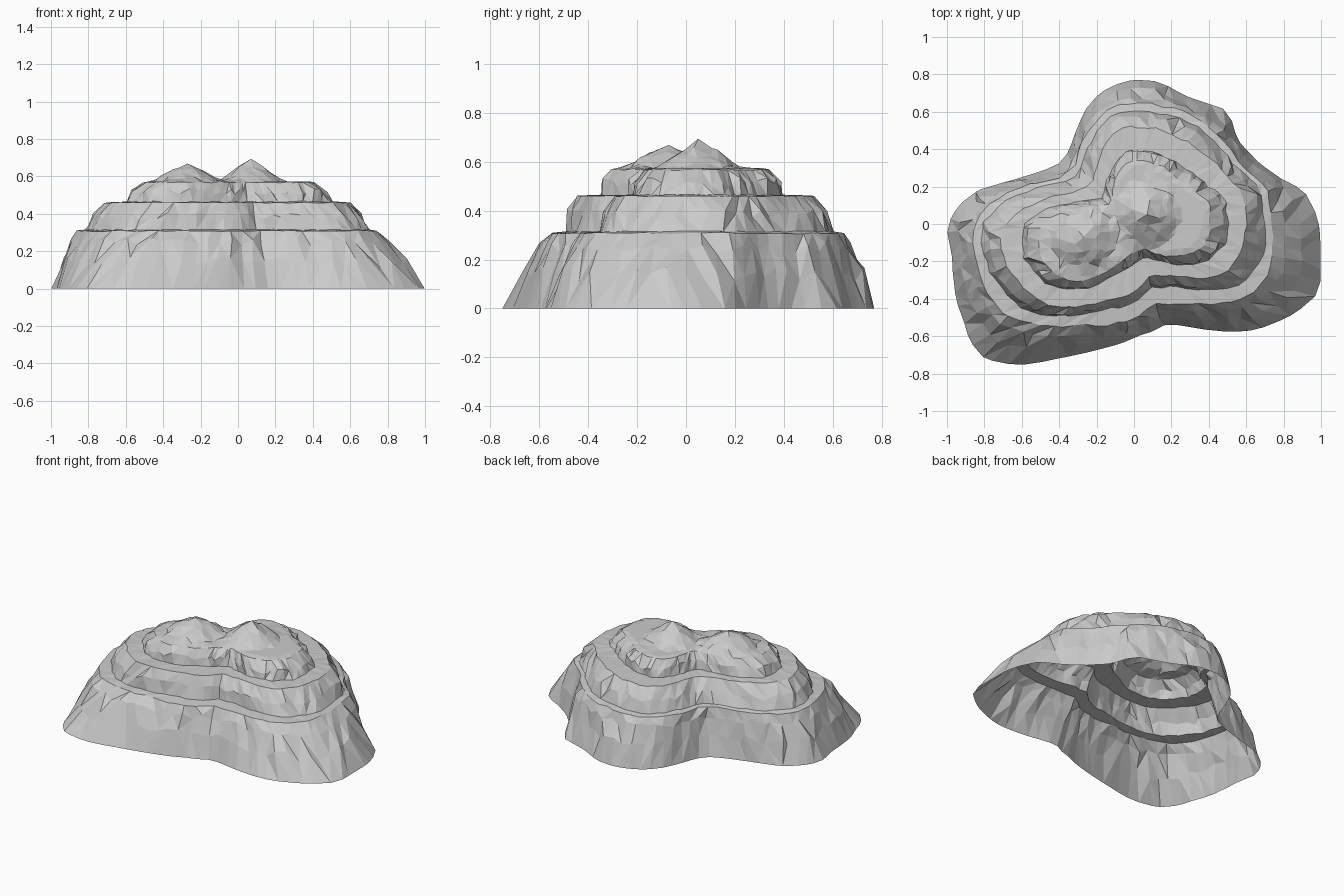
import bpy
import bmesh
import math
import random
from mathutils import Vector, noise
from mathutils.geometry import delaunay_2d_cdt

if "Cube" in bpy.data.objects:
    bpy.data.objects.remove(bpy.data.objects["Cube"], do_unlink=True)

random.seed(4)
SEGMENTS = 78
MAIN_PEAK = Vector((0.07, 0.05))
RUGGED_PEAK = Vector((-0.27, -0.07))

# Contour radii in hundredths at equal angles, counter-clockwise from +x
BASE = [99, 93, 79, 73, 72, 78, 75, 74, 77, 77, 74, 69,
        60, 53, 51, 57, 69, 89, 99, 99, 102, 105, 108, 98,
        83, 73, 66, 61, 58, 57, 64, 75, 87, 97, 105, 101]
LOWER_RIM = [74, 73, 65, 66, 66, 65, 65, 62, 53, 45, 48, 68,
             85, 86, 86, 76, 63, 56, 50, 45, 49, 60, 74, 76]
MIDDLE_RIM = [60, 60, 56, 53, 52, 52, 52, 48, 38, 32, 35, 50,
              68, 72, 68, 62, 50, 41, 36, 30, 32, 40, 54, 59]
UPPER_RIM = [41, 41, 37, 34, 34, 34, 34, 30, 23, 18, 20, 32,
             48, 52, 51, 43, 30, 20, 15, 14, 17, 24, 33, 39]


def radius(contour, turn):
    """Smooth periodic interpolation of a contour; turn runs from 0 to 1."""
    count = len(contour)
    place = turn * count
    i = math.floor(place)
    t = place - i
    a, b, c, d = (contour[(i + k) % count] / 100 for k in (-1, 0, 1, 2))
    return b + t * (c - a + t * (2 * a - 5 * b + 4 * c - d
                                 + t * (3 * (b - c) + d - a))) / 2


def even_turns(contour, count):
    """Turns that split a contour into stretches of equal length."""
    fine = 2000
    points = []
    for i in range(fine + 1):
        angle = math.tau * i / fine
        points.append(Vector((math.cos(angle), math.sin(angle))) * radius(contour, i / fine))
    steps = [(b - a).length for a, b in zip(points, points[1:])]
    spacing = sum(steps) / count
    turns, walked = [], 0
    for i, step in enumerate(steps):
        if walked >= spacing * len(turns) and len(turns) < count:
            turns.append(i / fine)
        walked += step
    return turns


TURNS = even_turns(LOWER_RIM, SEGMENTS)


def summit_height(point):
    """Upper plateau with a sharp main peak and a broader rugged one."""
    main = 0.12 * max(0, 1 - (point - MAIN_PEAK).length / 0.17) ** 0.85
    rugged = 0.095 * max(0, 1 - (point - RUGGED_PEAK).length / 0.17) ** 0.6
    rough = noise.noise(Vector((point.x, point.y, 0)) * 17) * 0.02
    lift = max(main, rugged)
    return 0.57 + lift + (rough if 0.02 < lift < 0.09 else 0.004)


def ring(bm, outer, inner, blend, z, wobble, lift=0.0, front=0.0, back=0.0, wander=0.0):
    """Add a rugged closed loop of vertices between two contours.

    Front and back widen the ledge on those sides; wander varies it slowly."""
    verts = []
    for turn in TURNS:
        turn += random.uniform(-0.2, 0.2) / SEGMENTS
        angle = turn * math.tau
        direction = Vector((math.cos(angle), math.sin(angle), 0))
        share = blend + max(-front * direction.y, back * direction.y)
        share += wander * noise.noise(direction * 5)
        r = radius(outer, turn) * (1 - share) + radius(inner, turn) * share
        r += random.uniform(-wobble, wobble)
        height = z + random.uniform(-lift, lift)
        verts.append(bm.verts.new((r * direction.x, r * direction.y, height)))
    return verts


def bridge(bm, low, high):
    """Join two loops with triangles whose diagonals vary."""
    for s in range(SEGMENTS):
        t = (s + 1) % SEGMENTS
        a, b, c, d = low[s], low[t], high[t], high[s]
        if random.random() < 0.5:
            faces = ((a, b, c), (a, c, d))
        else:
            faces = ((a, b, d), (b, c, d))
        for face in faces:
            bm.faces.new(face)


def fill_summit(bm, rim, spacing=0.045):
    """Cover the area inside the rim with irregular triangles."""
    points = [v.co.xy for v in rim] + [MAIN_PEAK, RUGGED_PEAK]
    for i in range(-14, 14):
        for j in range(-10, 10):
            spot = Vector((i + random.uniform(-0.4, 0.4),
                           j + random.uniform(-0.4, 0.4))) * spacing
            if min((spot - p).length for p in points) > spacing * 0.45:
                points.append(spot)
    loop = [(s, (s + 1) % SEGMENTS) for s in range(SEGMENTS)]
    spots, _, triangles, origins, _, _ = delaunay_2d_cdt(points, loop, [], 1, 1e-5)
    made = {}
    for triangle in triangles:
        for k in triangle:
            if k not in made:
                source = origins[k][0] if origins[k] else SEGMENTS
                if source < SEGMENTS:
                    made[k] = rim[source]
                else:
                    made[k] = bm.verts.new((*spots[k], summit_height(spots[k])))
        bm.faces.new([made[k] for k in triangle])


bm = bmesh.new()

# Tall lower cliff, open underneath
loops = [ring(bm, BASE, LOWER_RIM, 0, 0, 0.003),
         ring(bm, BASE, LOWER_RIM, 0.4, 0.14, 0.012, 0.03, wander=0.06),
         ring(bm, BASE, LOWER_RIM, 0.76, 0.25, 0.012, 0.02, wander=0.06),
         ring(bm, BASE, LOWER_RIM, 1, 0.308, 0.008, 0.003, wander=0.05)]

# Two stepped tiers, each a ledge, a rugged wall and a rim
for outer, inner, blend, front, back, foot, top in (
        (LOWER_RIM, MIDDLE_RIM, 0.26, 0.36, 0.06, 0.315, 0.46),
        (MIDDLE_RIM, UPPER_RIM, 0.48, 0.22, 0.24, 0.465, 0.567)):
    middle = (foot + top) / 2
    halfway = (blend + 1) / 2 - 0.1
    loops += [ring(bm, outer, inner, blend, foot, 0.009, 0.003, front, back, 0.1),
              ring(bm, outer, inner, halfway, middle, 0.014, 0.02, front / 2, back / 2, 0.1),
              ring(bm, outer, inner, 1, top, 0.008, 0.003, wander=0.05)]
for low, high in zip(loops, loops[1:]):
    bridge(bm, low, high)

# Summit plateau with its two peaks
fill_summit(bm, loops[-1])
bmesh.ops.recalc_face_normals(bm, faces=bm.faces)

mesh = bpy.data.meshes.new("terraced_hill")
bm.to_mesh(mesh)
bm.free()
hill = bpy.data.objects.new("terraced_hill", mesh)
bpy.context.collection.objects.link(hill)

# Plain grey stone
stone = bpy.data.materials.new("grey_stone")
stone.use_nodes = True
colour = (0.6, 0.6, 0.6, 1)
stone.diffuse_color = colour
stone.node_tree.nodes["Principled BSDF"].inputs["Base Color"].default_value = colour
mesh.materials.append(stone)
